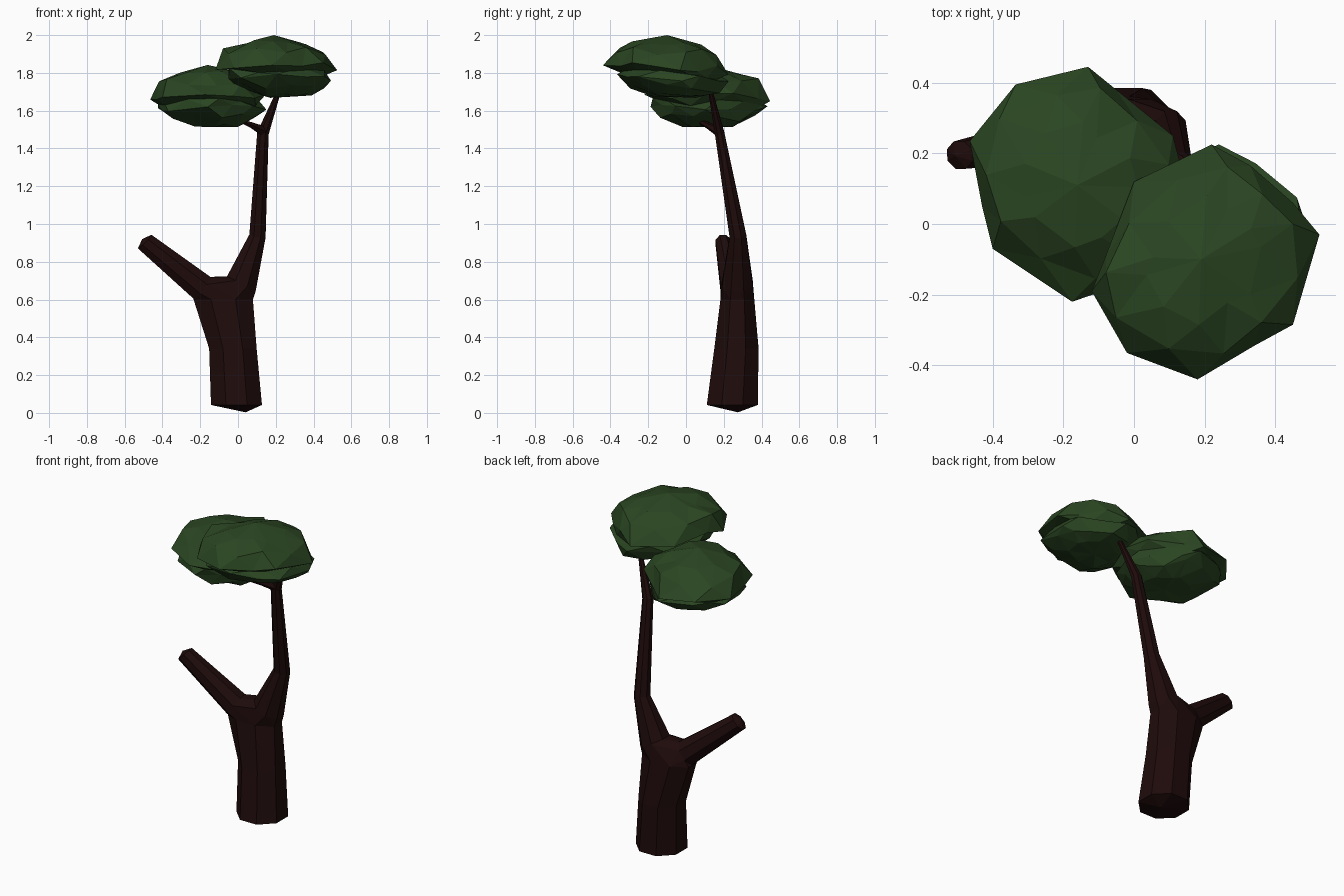
import bpy, bmesh, math, random
from mathutils import Vector

if "Cube" in bpy.data.objects:
    bpy.data.objects.remove(bpy.data.objects["Cube"])

random.seed(11)


def material(name, rgb):
    m = bpy.data.materials.new(name)
    m.diffuse_color = (*rgb, 1)
    m.use_nodes = True
    m.node_tree.nodes["Principled BSDF"].inputs["Base Color"].default_value = m.diffuse_color
    return m


bark = material("dark bark", (0.0135, 0.0033, 0.0033))
leaf = material("leaf green", (0.023, 0.06, 0.0155))


def finish(bm, name, mat):
    bmesh.ops.recalc_face_normals(bm, faces=bm.faces)
    me = bpy.data.meshes.new(name)
    bm.to_mesh(me)
    bm.free()
    me.materials.append(mat)
    ob = bpy.data.objects.new(name, me)
    bpy.context.collection.objects.link(ob)
    return ob


def ring(center, ra, rb, normal, n=8):
    """Ring of points; rb is measured along y, ra across it."""
    nrm = Vector(normal).normalized()
    a = Vector((0, 1, 0)).cross(nrm).normalized()
    b = nrm.cross(a)
    c = Vector(center)
    return [c + a * ra * math.cos(t) + b * rb * math.sin(t)
            for t in (2 * math.pi * (i + 0.5) / n for i in range(n))]


def loft(name, rings, mat, start=None, end=None):
    """Skin the rings, closing the ends with a point where one is given."""
    bm = bmesh.new()
    vs = [[bm.verts.new(p) for p in r] for r in rings]
    n = len(vs[0])
    for lo, hi in zip(vs, vs[1:]):
        for i in range(n):
            j = (i + 1) % n
            bm.faces.new((lo[i], lo[j], hi[j], hi[i]))
    for tip, r in ((start, vs[0]), (end, vs[-1])):
        if tip is not None:
            t = bm.verts.new(tip)
            for i in range(n):
                bm.faces.new((r[i], r[(i + 1) % n], t))
    return finish(bm, name, mat)


# Trunk, with a shallow pointed underside
trunk_top = ring((-0.078, 0.272, 0.60), 0.17, 0.097, (0, 0, 1))
loft("trunk", [ring((-0.008, 0.245, 0.042), 0.146, 0.146, (0, 0, 1)),
               ring((-0.027, 0.267, 0.34), 0.136, 0.127, (0, 0, 1)),
               trunk_top], bark, start=(0.04, 0.275, 0.003))

# Fork: hull joining trunk to both limbs
right_base = ring((0.018, 0.272, 0.685), 0.092, 0.088, (0.45, 0, 0.9))
left_base = ring((-0.188, 0.25, 0.66), 0.079, 0.072, (-0.8, -0.1, 0.6))
bm = bmesh.new()
for p in trunk_top + right_base + left_base:
    bm.verts.new(p)
bmesh.ops.convex_hull(bm, input=bm.verts)
finish(bm, "fork", bark)

# Tall limb, bare left limb and the small twig
loft("tall_limb", [right_base,
                   ring((0.103, 0.275, 0.935), 0.047, 0.048, (0.2, -0.1, 1)),
                   ring((0.132, 0.178, 1.48), 0.033, 0.027, (0.2, -0.2, 1)),
                   ring((0.215, 0.13, 1.70), 0.013, 0.013, (0.4, -0.2, 1))],
     bark, end=(0.22, 0.127, 1.72))
loft("bare_limb", [left_base,
                   ring((-0.493, 0.195, 0.906), 0.055, 0.042, (-0.7, -0.1, 0.7))],
     bark, end=(-0.507, 0.193, 0.92))
loft("twig", [ring((0.14, 0.175, 1.49), 0.03, 0.025, (-0.9, -0.7, 0.35), 6),
              ring((0.08, 0.12, 1.52), 0.018, 0.018, (-0.9, -0.7, 0.35), 6),
              ring((-0.02, 0.04, 1.56), 0.008, 0.008, (-0.9, -0.7, 0.35), 6)],
     bark, end=(-0.03, 0.03, 1.57))


def canopy(name, center, outline, tilt, lean):
    """Faceted leaf clump; its widest ring follows the plan outline.
    lean moves the lower rings sideways."""
    c = Vector(center)
    rim = [Vector((x - c.x, y - c.y, 0)) for x, y in outline]
    n = len(rim)
    # (height, scale of the outline): uneven ledges around the side
    profile = [(-0.148, 0.44), (-0.108, 0.76), (-0.055, 0.90), (-0.03, 0.86),
               (0.0, 1.0), (0.08, 0.84), (0.13, 0.52)]
    bm = bmesh.new()
    rows = []
    for k, (h, s) in enumerate(profile):
        row = []
        shift = Vector((lean[0], lean[1], 0)) * max(0, -h / 0.15)
        for i in range(n):
            p = rim[i] if k % 2 == 0 else (rim[i] + rim[(i + 1) % n]) * 0.52
            exact = s == 1.0
            q = p * (s if exact else s * random.uniform(0.93, 1.07)) + shift
            wob = 0.012 if k in (0, 6) else 0.024
            z = h + random.uniform(-wob, wob) + tilt * q.y * (1 - abs(h) / 0.2)
            row.append(bm.verts.new(c + Vector((q.x, q.y, z))))
        rows.append(row)
    # Staggered triangles between neighbouring rows
    for k, (lo, hi) in enumerate(zip(rows, rows[1:])):
        for i in range(n):
            j = (i + 1) % n
            if k % 2 == 0:
                tris = ((lo[i], lo[j], hi[i]), (lo[j], hi[j], hi[i]))
            else:
                tris = ((lo[i], hi[j], hi[i]), (lo[i], lo[j], hi[j]))
            for t in tris:
                bm.faces.new(t)
    for row, h, s in ((rows[0], -0.158, 1), (rows[-1], 0.17, 0)):
        t = bm.verts.new(c + Vector((lean[0] * s, lean[1] * s, h)))
        for i in range(n):
            bm.faces.new((row[i], row[(i + 1) % n], t))
    return finish(bm, name, leaf)


# Two leaf clumps
canopy("upper_canopy", (0.19, -0.10, 1.83),
       [(0.22, 0.225), (0.33, 0.165), (0.45, 0.06), (0.525, -0.03),
        (0.45, -0.285), (0.34, -0.345), (0.18, -0.44), (-0.02, -0.365),
        (-0.12, -0.19), (-0.08, -0.09), (0.0, 0.12)], -0.06, (0.06, 0.06))
canopy("lower_canopy", (-0.16, 0.11, 1.672),
       [(-0.13, 0.445), (-0.335, 0.395), (-0.465, 0.235), (-0.43, 0.05),
        (-0.40, -0.07), (-0.175, -0.22), (-0.03, -0.17), (0.09, -0.08),
        (0.15, 0.10), (0.11, 0.25), (-0.05, 0.38)], -0.02, (0.04, 0.01))
